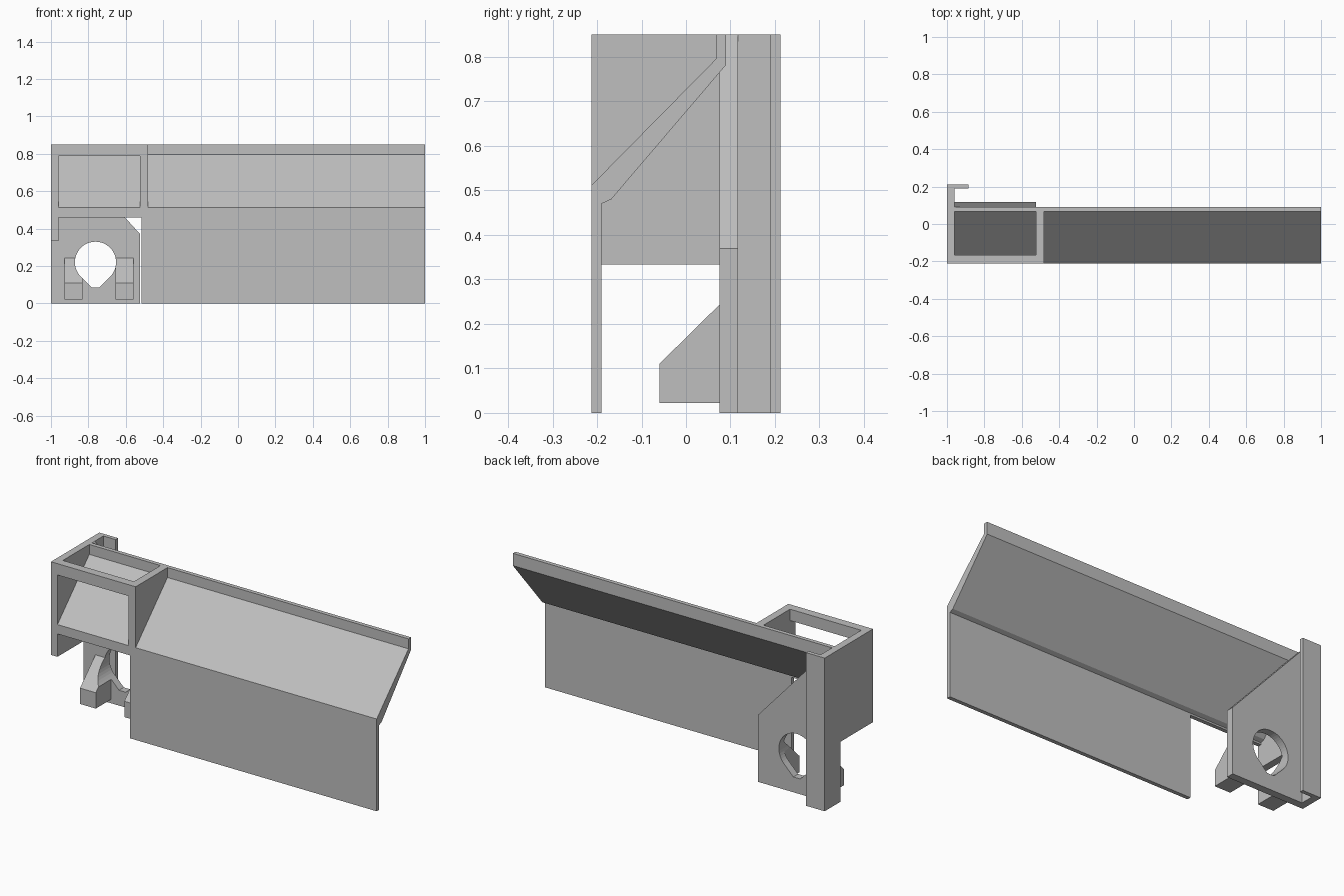
import bpy, bmesh, math
from mathutils import Vector

if "Cube" in bpy.data.objects:
    bpy.data.objects.remove(bpy.data.objects["Cube"])

grey = bpy.data.materials.new("light_grey")
grey.use_nodes = True
COLOUR = (0.52, 0.52, 0.52, 1)
grey.diffuse_color = COLOUR
grey.node_tree.nodes["Principled BSDF"].inputs["Base Color"].default_value = COLOUR


def prism(name, outline, lo, hi, axis="x"):
    """Extrude a (y, z) outline along x, or an (x, z) outline along y."""
    bm = bmesh.new()
    place = (lambda a, b: (lo, a, b)) if axis == "x" else (lambda a, b: (a, lo, b))
    face = bm.faces.new([bm.verts.new(place(a, b)) for a, b in outline])
    moved = bmesh.ops.extrude_face_region(bm, geom=[face])["geom"]
    shift = Vector((hi - lo, 0, 0) if axis == "x" else (0, hi - lo, 0))
    bmesh.ops.translate(bm, vec=shift, verts=[v for v in moved if isinstance(v, bmesh.types.BMVert)])
    bmesh.ops.recalc_face_normals(bm, faces=bm.faces)
    mesh = bpy.data.meshes.new(name)
    bm.to_mesh(mesh)
    bm.free()
    mesh.materials.append(grey)
    obj = bpy.data.objects.new(name, mesh)
    bpy.context.collection.objects.link(obj)
    return obj


def box(name, x0, x1, y0, y1, z0, z1):
    return prism(name, [(y0, z0), (y1, z0), (y1, z1), (y0, z1)], x0, x1)


FRONT, BACK, TOP = -0.212, 0.212, 0.85
WALL, BAY0, BAY1, RIB = -1.0, -0.96, -0.523, -0.48
PLATE0, PLATE1 = 0.075, 0.117

# Bent sheet: long skirt, and the shorter stretch behind the box bay
def sheet(bottom):
    return [(FRONT, bottom), (FRONT, 0.512), (0.067, 0.795), (0.067, TOP),
            (0.09, TOP), (0.09, 0.782), (-0.168, 0.48), (-0.19, 0.47), (-0.19, bottom)]

prism("long_sheet", sheet(0), -0.515, 1)
prism("bay_sheet", sheet(0.46), BAY0, -0.515)

# Box bay: divider rib, top beam of the front window, end wall and rear flange
prism("divider_rib", [(FRONT, 0.512), (0.067, 0.795), (0.067, TOP), (FRONT, TOP)], BAY1, RIB)
box("window_beam", BAY0, BAY1, FRONT, -0.165, 0.787, TOP)
prism("end_wall", [(FRONT, 0.333), (PLATE0, 0.333), (PLATE0, 0), (BACK, 0),
                   (BACK, TOP), (FRONT, TOP)], WALL, BAY0)
box("rear_flange", BAY0, -0.885, 0.19, BACK, 0, TOP)

# Mounting plate with a slanted top edge, and its two wedge feet
plate = prism("mounting_plate", [(BAY0, 0), (BAY1, 0), (BAY1, 0.37), (BAY0, TOP)],
              PLATE0, PLATE1, "y")
wedge = [(PLATE0, 0.243), (-0.06, 0.11), (-0.06, 0.022), (PLATE0, 0.022)]
feet = [prism(side + "_foot", wedge, x, x + 0.097)
        for side, x in (("right", -0.928), ("left", -0.656))]

# Round hole with a blunt point at the bottom, cut through plate and feet
cx, cz, r = -0.762, 0.22, 0.11
arc = [math.radians(-45 + 270 * i / 36) for i in range(37)]
hole = [(cx + r * math.cos(a), cz + r * math.sin(a)) for a in arc]
hole += [(cx - 0.021, 0.085), (cx + 0.021, 0.085)]
cutter = prism("hole_cutter", hole, -0.3, 0.3, "y")
cutter.hide_render = True
cutter.hide_set(True)
for part in [plate] + feet:
    cut = part.modifiers.new("hole", "BOOLEAN")
    cut.operation = "DIFFERENCE"
    cut.solver = "EXACT"
    cut.object = cutter
    for face in part.data.polygons:
        face.use_smooth = False
